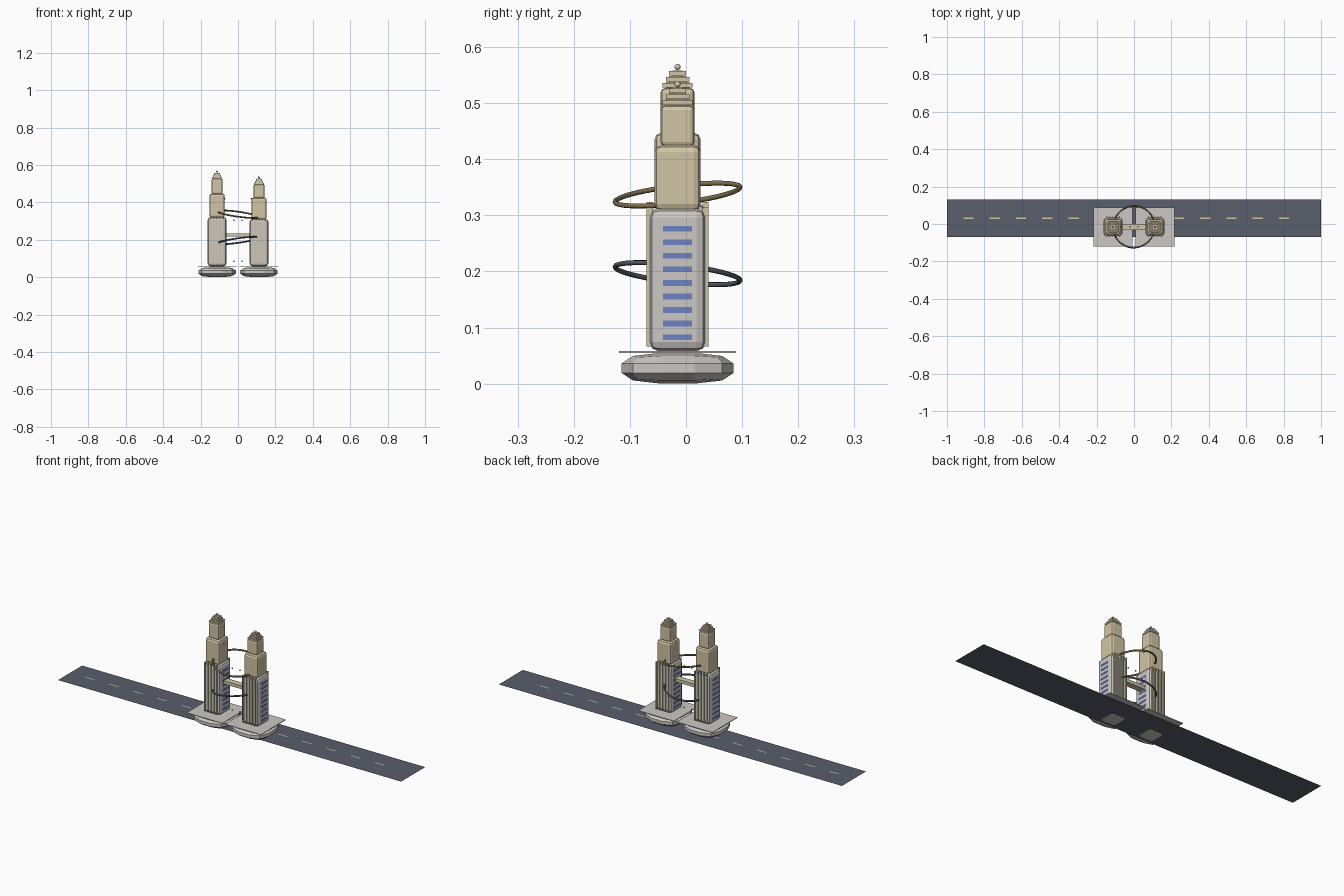
import bpy, bmesh, math
from mathutils import Vector, Matrix

if "Cube" in bpy.data.objects:
    bpy.data.objects.remove(bpy.data.objects["Cube"])

CY = -0.015      # depth centre of the towers


def material(name, rgb):
    m = bpy.data.materials.new(name)
    m.diffuse_color = (*rgb, 1)
    m.use_nodes = True
    m.node_tree.nodes["Principled BSDF"].inputs["Base Color"].default_value = m.diffuse_color
    return m


CREAM = material("cream stone", (0.64, 0.56, 0.37))
GREY = material("pale concrete", (0.60, 0.575, 0.55))
BLUE = material("window blue", (0.15, 0.23, 0.53))
ASPHALT = material("asphalt", (0.098, 0.112, 0.15))
PAINT = material("lane paint", (0.68, 0.58, 0.33))
BRASS = material("brass", (0.22, 0.17, 0.08))
STEEL = material("dark steel", (0.09, 0.098, 0.13))


def finish(name, bm, mat):
    me = bpy.data.meshes.new(name)
    bm.to_mesh(me)
    bm.free()
    me.materials.append(mat)
    ob = bpy.data.objects.new(name, me)
    bpy.context.collection.objects.link(ob)
    return ob


def box(name, lo, hi, mat, bevel=0.0, stretch=False, segments=2):
    """Box between two corners; stretch bevels the cube before scaling it."""
    lo, hi = Vector(lo), Vector(hi)
    bm = bmesh.new()
    bmesh.ops.create_cube(bm, size=1)
    if not stretch:
        bmesh.ops.scale(bm, vec=hi - lo, verts=bm.verts)
    if bevel:
        bmesh.ops.bevel(bm, geom=bm.edges[:], offset=bevel, segments=segments,
                        profile=0.5, affect='EDGES')
    if stretch:
        bmesh.ops.scale(bm, vec=hi - lo, verts=bm.verts)
    bmesh.ops.translate(bm, vec=(lo + hi) / 2, verts=bm.verts)
    return finish(name, bm, mat)


def block(name, x, half, z0, z1, mat, bevel=0.0, stretch=False):
    return box(name, (x - half, CY - half, z0), (x + half, CY + half, z1),
               mat, bevel, stretch)


def ball(name, loc, r, mat):
    bm = bmesh.new()
    bmesh.ops.create_uvsphere(bm, u_segments=12, v_segments=8, radius=r)
    bmesh.ops.translate(bm, vec=loc, verts=bm.verts)
    for f in bm.faces:
        f.smooth = True
    return finish(name, bm, mat)


def sheet(name, x0, x1, y0, y1, z, mat):
    bm = bmesh.new()
    bm.faces.new([bm.verts.new(p) for p in
                  ((x0, y0, z), (x1, y0, z), (x1, y1, z), (x0, y1, z))])
    return finish(name, bm, mat)


def ring(name, z, slope_x, slope_y, mat, radius=0.112, tube=0.0045):
    bpy.ops.mesh.primitive_torus_add(major_radius=radius, minor_radius=tube,
                                     major_segments=48, minor_segments=8)
    ob = bpy.context.object
    ob.name = name
    tilt = Vector((0, 0, 1)).rotation_difference(Vector((-slope_x, -slope_y, 1)))
    ob.data.transform(Matrix.Translation((0, CY, z)) @ tilt.to_matrix().to_4x4())
    ob.data.shade_smooth()
    ob.data.materials.append(mat)


def tower(side, x, body_top, mid_top, upper_top):
    # stepped pedestal and plaza slab
    block(side + "_pedestal", x, 0.1, 0.0, 0.055, GREY, 0.35, True)
    block(side + "_plaza_slab", x, 0.104, 0.055, 0.058, GREY)
    # stacked shaft
    block(side + "_shaft", x, 0.05, 0.058, body_top, GREY, 0.016)
    block(side + "_middle_block", x, 0.041, body_top - 0.004, mid_top, CREAM, 0.012)
    block(side + "_upper_block", x, 0.03, mid_top - 0.002, upper_top, CREAM, 0.008)
    # roof tiers and finial
    z = upper_top
    for i, half in enumerate((0.027, 0.021, 0.015)):
        block(f"{side}_roof_tier_{i}", x, half, z + 0.001, z + 0.009, CREAM)
        block(f"{side}_roof_core_{i}", x, half - 0.006, z - 0.002, z + 0.0105, CREAM)
        z += 0.0105
    ball(side + "_finial", (x, CY, z + 0.006), 0.0055, GREY)
    # vertical ribs on front and back
    for s in (-1, 1):
        for i in range(5):
            rx = x + (i - 2) * 0.017
            ya, yb = sorted((CY + s * 0.044, CY + s * 0.055))
            box(f"{side}_rib_{i}", (rx - 0.003, ya, 0.066),
                (rx + 0.003, yb, body_top + 0.002), CREAM)
    # window bands on both sides
    step = (body_top - 0.095) / 9
    for s in (-1, 1):
        for i in range(9):
            zc = 0.083 + i * step
            xa, xb = sorted((x + s * 0.048, x + s * 0.0515))
            box(f"{side}_window_{i}", (xa, CY - 0.026, zc - 0.005),
                (xb, CY + 0.026, zc + 0.005), BLUE)


tower("left", -0.112, 0.322, 0.447, 0.527)
tower("right", 0.112, 0.312, 0.425, 0.496)

# road with dashed centre line
sheet("road", -1, 1, -0.07, 0.13, 0.0012, ASPHALT)
for i in range(13):
    cx = -0.885 + i * 0.1406
    sheet(f"lane_dash_{i}", cx - 0.0275, cx + 0.0275, 0.028, 0.034, 0.0028, PAINT)

# bridge between the towers
box("sky_bridge", (-0.07, CY - 0.016, 0.217), (0.07, CY + 0.016, 0.234), CREAM)

# tilted rings
ring("upper_ring", 0.337, -0.14, 0.12, BRASS)
ring("lower_ring", 0.196, 0.14, -0.11, STEEL)

# small floating beads
for s in (-1, 1):
    for bx, bz in ((0.022, 0.305), (0.022, 0.086), (0.072, 0.42)):
        ball("bead", (s * bx, CY, bz), 0.004, GREY)
